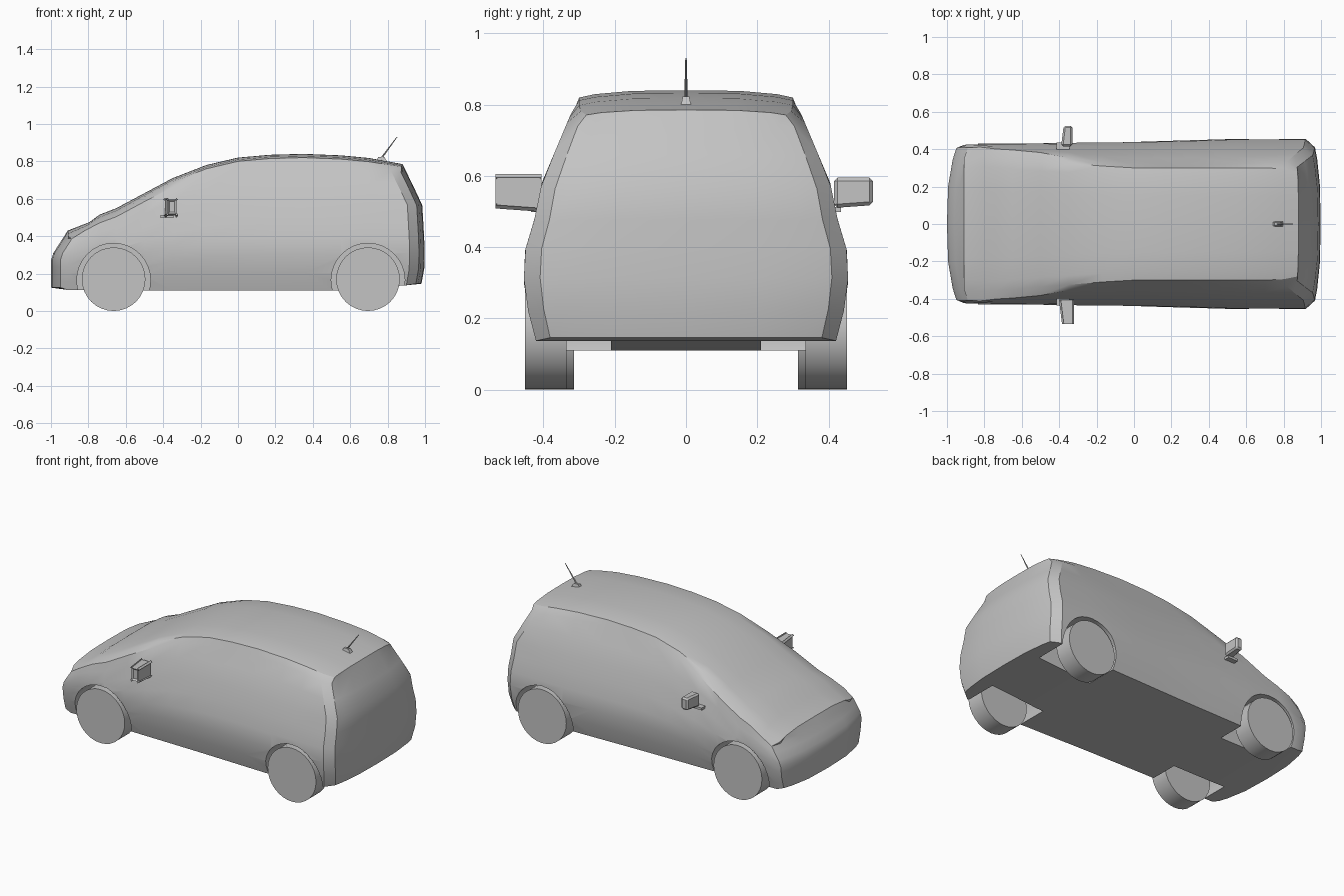
import bpy, bmesh, math
from mathutils import Vector, Matrix

old = bpy.data.objects.get("Cube")
if old:
    bpy.data.objects.remove(old)

grey = bpy.data.materials.new("plain_grey")
grey.use_nodes = True
grey.diffuse_color = (0.55, 0.55, 0.55, 1)
grey.node_tree.nodes["Principled BSDF"].inputs["Base Color"].default_value = grey.diffuse_color


def finish(bm, name, angle=30):
    """Turn a bmesh into a shaded, coloured object."""
    bmesh.ops.recalc_face_normals(bm, faces=bm.faces[:])
    mesh = bpy.data.meshes.new(name)
    bm.to_mesh(mesh)
    bm.free()
    mesh.materials.append(grey)
    mesh.shade_smooth()
    mesh.set_sharp_from_angle(angle=math.radians(angle))
    obj = bpy.data.objects.new(name, mesh)
    bpy.context.collection.objects.link(obj)
    return obj


def lerp(table, v):
    """Piecewise linear lookup in a list of pairs."""
    if v <= table[0][0]:
        return table[0][1]
    for (a, p), (b, q) in zip(table, table[1:]):
        if v <= b:
            return p + (q - p) * (v - a) / (b - a)
    return table[-1][1]


def cylinder(name, x, z, radius, y0, y1, segments):
    bm = bmesh.new()
    bmesh.ops.create_cone(
        bm, cap_ends=True, segments=segments, radius1=radius, radius2=radius, depth=abs(y1 - y0),
        matrix=Matrix.Translation((x, (y0 + y1) / 2, z)) @ Matrix.Rotation(math.pi / 2, 4, "X"))
    return finish(bm, name)


# Body outlines: nose and tail seen from the side, flank seen from behind
NOSE = [(.1, -1), (.29, -1), (.43, -.91), (.5, -.87)]
TAIL = [(.14, .98), (.25, 1), (.4, .995), (.57, .985), (.785, .88)]
FLANK = [(.1, .41), (.2, .44), (.3, .455), (.38, .455), (.48, .425),
         (.58, .405), (.77, .325), (.85, .285)]
TAPER = [(-1, .9), (-.9, .93), (-.6, .945), (0, .965), (.55, 1), (.9, 1)]
FLOOR = [(-1, .125), (-.85, .113), (-.75, .11), (.6, .11), (.87, .145), (.98, .148)]
# Stations: x, roof height at the middle, roof half width, crown
STATIONS = [(-1, .43, .35, .03), (-.83, .475, .36, .03), (-.74, .515, .355, .025),
            (-.65, .55, .35, .025), (-.5, .63, .335, .02), (-.35, .71, .325, .02),
            (-.17, .78, .31, .02), (0, .82, .3, .02), (.17, .835, .3, .02),
            (.35, .84, .3, .02), (.55, .832, .3, .02), (.7, .818, .3, .02),
            (.81, .8, .295, .018), (.9, .785, .28, .014)]
LEVELS = [0, .13, .27, .4, .53, .67, .82, .95, 1]
COLUMNS = [-1, -.85, -.5, 0, .5, .85, 1]
LAST, TOP, SIDE = len(STATIONS) - 1, len(LEVELS) - 1, len(COLUMNS) - 1


def body_point(i, j, k):
    x, roof, half, crown = STATIONS[i]
    t = COLUMNS[k]
    floor = lerp(FLOOR, x)
    z = floor + LEVELS[j] * (roof - crown - floor)
    width = half if j == TOP else lerp(FLANK, z) * lerp(TAPER, x)
    if j == TOP:
        z += crown * (1 - t ** 4)
    bulge = abs(t) ** 3 * (.4 if j == TOP else 1)
    if i == 0:
        x = lerp(NOSE, z) + .05 * bulge
    elif i == 1:
        x = lerp(NOSE, z) + .09
    elif i == LAST:
        x = lerp(TAIL, z) - .03 * bulge
        width *= 1 if j == TOP else .9
    elif i == LAST - 1:
        x = lerp(TAIL, z) - .08
    return Vector((x, width * t, z))


# Body: a closed box grid wrapped onto the outlines
bm = bmesh.new()
grid = {}


def vert(key):
    if key not in grid:
        grid[key] = bm.verts.new(body_point(*key))
    return grid[key]


def sheet(axis, fixed, na, nb):
    for a in range(na):
        for b in range(nb):
            keys = []
            for p in ((a, b), (a + 1, b), (a + 1, b + 1), (a, b + 1)):
                key = list(p)
                key.insert(axis, fixed)
                keys.append(tuple(key))
            bm.faces.new([vert(q) for q in keys])


for end in (0, LAST):
    sheet(0, end, TOP, SIDE)
for end in (0, TOP):
    sheet(1, end, LAST, SIDE)
for end in (0, SIDE):
    sheet(2, end, LAST, TOP)
body = finish(bm, "body")

# Wheel wells cut into the body
cutters = []
for x in (-.665, .695):
    for s in (-1, 1):
        cutter = cylinder("well_cutter", x, .165, .197, s * .21, s * .6, 32)
        cutter.hide_render = True
        cutters.append(cutter)
        mod = body.modifiers.new("well", "BOOLEAN")
        mod.operation, mod.solver, mod.object = "DIFFERENCE", "EXACT", cutter
graph = bpy.context.evaluated_depsgraph_get()
cut_mesh = bpy.data.meshes.new_from_object(body.evaluated_get(graph))
body.modifiers.clear()
body.data = cut_mesh
cut_mesh.shade_smooth()
cut_mesh.set_sharp_from_angle(angle=math.radians(30))
for cutter in cutters:
    bpy.data.objects.remove(cutter)

# Wheels
for label, x, inner, outer in (("front", -.665, .314, .43), ("rear", .695, .336, .452)):
    for side, s in (("right", -1), ("left", 1)):
        cylinder(f"{label}_{side}_wheel", x, .17, .17, s * inner, s * outer, 32)


def box(name, low, high, bevel=0, shape=None):
    bm = bmesh.new()
    bmesh.ops.create_cube(bm, size=1)
    low, high = Vector(low), Vector(high)
    for v in bm.verts:
        v.co = Vector([l + (c + .5) * (h - l) for c, l, h in zip(v.co, low, high)])
        if shape:
            shape(v.co)
    if bevel:
        bmesh.ops.bevel(bm, geom=bm.edges[:], offset=bevel, segments=1, affect="EDGES")
    return finish(bm, name)


# Door mirrors: housing on a small foot
for side, s in (("right", -1), ("left", 1)):
    def housing(co):
        if co.y > .5:
            co.x += .014 if co.x < -.35 else 0
            co.z += .008 if co.z < .55 else 0
        co.y *= s

    def foot(co):
        co.y *= s
    box(f"{side}_mirror_housing", (-.39, .415, .51), (-.33, .525, .595), .01, housing)
    box(f"{side}_mirror_foot", (-.415, .385, .498), (-.345, .435, .513), 0, foot)


# Roof aerial: wedge base and thin tapered rod
def wedge(co):
    if co.z > .81:
        co.x = .765 + (co.x - .765) * .5
        co.y *= .6


box("aerial_base", (.735, -.015, .795), (.8, .015, .823), 0, wedge)
start, end = Vector((.765, 0, .815)), Vector((.85, 0, .93))
bm = bmesh.new()
bmesh.ops.create_cone(
    bm, cap_ends=True, segments=8, radius1=.005, radius2=.002, depth=(end - start).length,
    matrix=Matrix.Translation((start + end) / 2)
    @ (end - start).to_track_quat("Z", "Y").to_matrix().to_4x4())
finish(bm, "aerial_rod")
